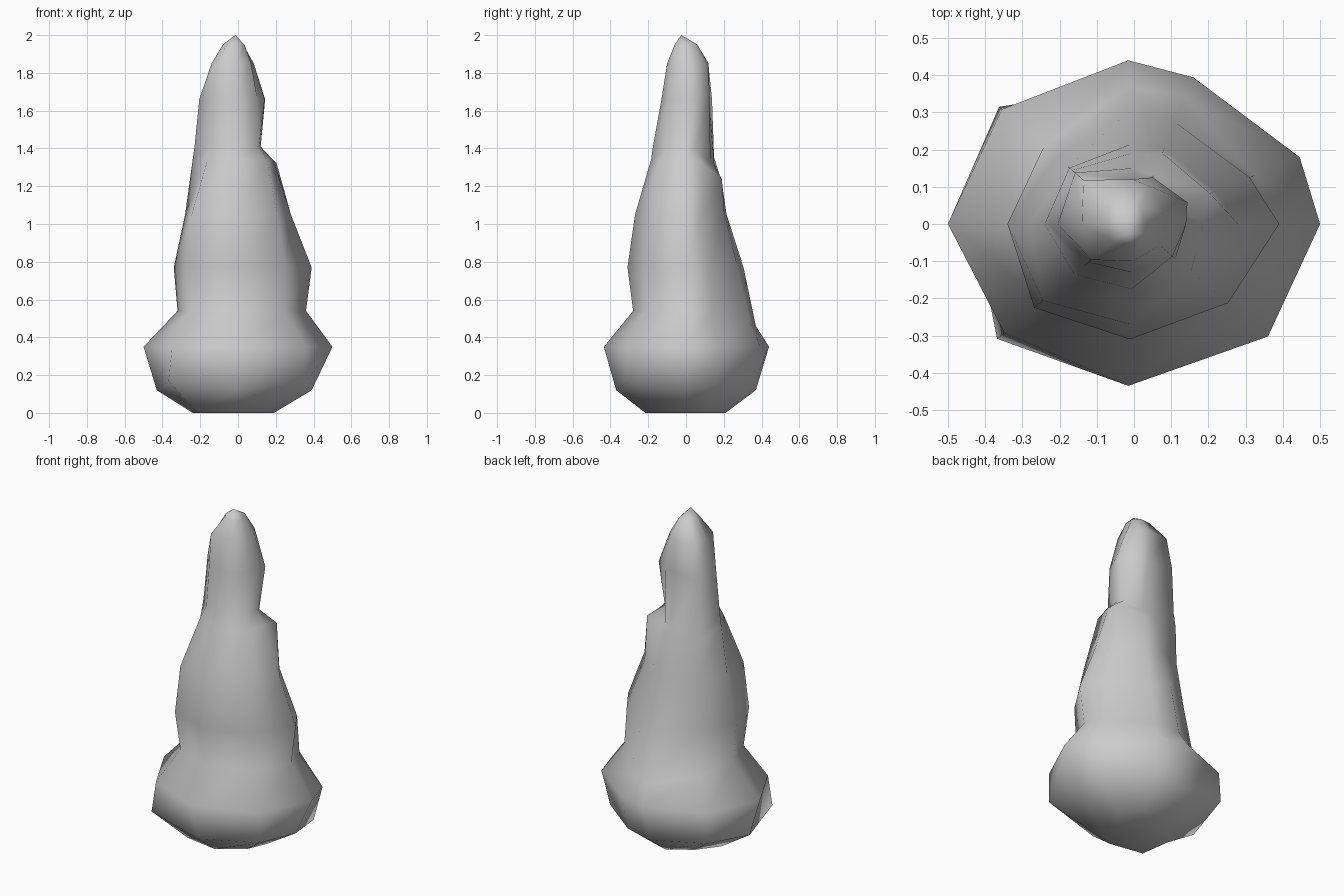
import bpy
import bmesh
from math import sin, cos, radians

default_cube = bpy.data.objects.get("Cube")
if default_cube:
    bpy.data.objects.remove(default_cube, do_unlink=True)

# One plain pale grey for the whole body
grey = bpy.data.materials.new("pale_grey")
grey.use_nodes = True
colour = (0.6, 0.6, 0.6, 1.0)
grey.diffuse_color = colour
grey.node_tree.nodes["Principled BSDF"].inputs["Base Color"].default_value = colour

# Directions of the nine ribs, counter-clockwise from the left side (+x)
ANGLES = [radians(a) for a in (0, 22, 68, 92, 139, 180, 220, 268, 320)]

# Each ring: height, drop of its back edge, rise of its corners,
# then the radius along each rib
RINGS = [
    (0, 0, 0, .19, .2, .2, .21, .19, .24, .28, .215, .18),           # foot
    (.12, 0, .05, .39, .43, .385, .37, .48, .43, .48, .37, .47),     # lower belly
    (.35, 0, 0, .5, .48, .425, .44, .47, .5, .455, .435, .47),       # widest belly
    (.54, .08, 0, .36, .35, .37, .37, .32, .32, .32, .28, .32),      # first groove
    (.77, 0, 0, .39, .335, .295, .305, .275, .34, .35, .31, .33),    # middle coil
    (1.05, 0, 0, .28, .235, .22, .215, .235, .28, .32, .27, .27),    # coil shoulder
    (1.34, .12, 0, .185, .22, .205, .19, .23, .24, .21, .185, .2),   # upper ledge
    (1.41, .1, 0, .12, .12, .14, .15, .22, .23, .175, .175, .145),   # ledge crease
    (1.66, 0, 0, .14, .155, .135, .12, .21, .205, .16, .13, .135),   # tip coil
    (1.85, 0, 0, .07, .09, .11, .12, .18, .14, .15, .1, .09),        # tip shoulder
    (1.95, 0, 0, .03, .03, .05, .06, .085, .08, .075, .06, .045),    # near the point
]
APEX = (-.015, -.025, 2)


def add_ring(bm, height, drop, rise, radii):
    """Add one ring of vertices, lowered at the back and raised at the corners."""
    ring = []
    for angle, radius in zip(ANGLES, radii):
        z = height - drop * max(0, sin(angle)) ** 2 + rise * sin(2 * angle) ** 2
        ring.append(bm.verts.new((radius * cos(angle), radius * sin(angle), z)))
    return ring


def bridge(bm, lower, upper):
    """Join two neighbouring rings with a band of quads."""
    count = len(lower)
    for i in range(count):
        j = (i + 1) % count
        bm.faces.new((lower[i], lower[j], upper[j], upper[i]))


# Coiled, tapering body lofted through the rings
bm = bmesh.new()
rings = [add_ring(bm, height, drop, rise, radii)
         for height, drop, rise, *radii in RINGS]
for lower, upper in zip(rings, rings[1:]):
    bridge(bm, lower, upper)

# Flat underside and pointed tip
bm.faces.new(list(reversed(rings[0])))
tip = bm.verts.new(APEX)
top = rings[-1]
for i, vertex in enumerate(top):
    bm.faces.new((vertex, top[(i + 1) % len(top)], tip))

bmesh.ops.recalc_face_normals(bm, faces=bm.faces)
for face in bm.faces:
    face.smooth = True

mesh = bpy.data.meshes.new("swirled_body")
bm.to_mesh(mesh)
bm.free()
mesh.materials.append(grey)
body = bpy.data.objects.new("swirled_body", mesh)
bpy.context.collection.objects.link(body)
